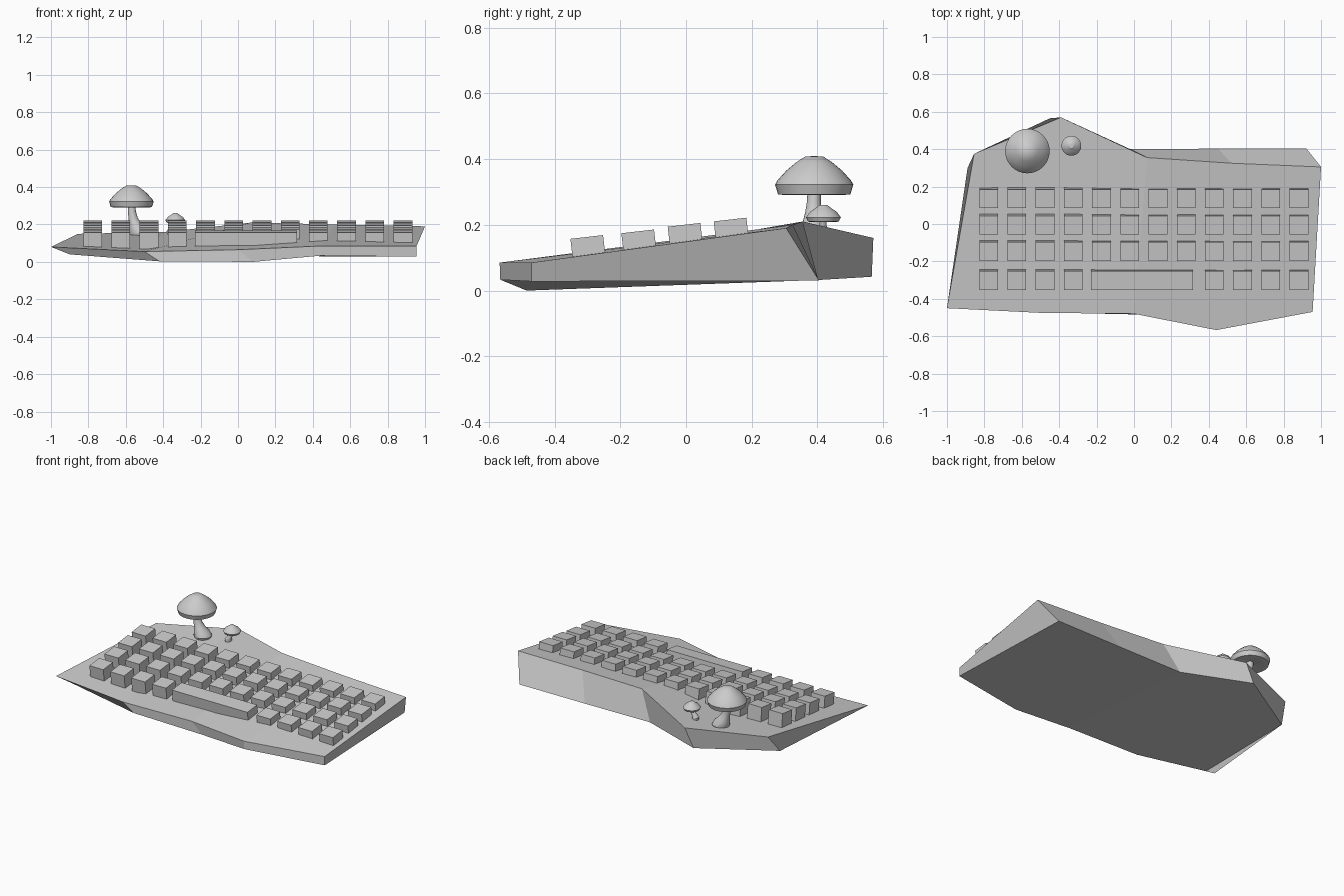
import bpy, bmesh, math
from mathutils import Vector, Matrix

if "Cube" in bpy.data.objects:
    bpy.data.objects.remove(bpy.data.objects["Cube"])


def finish(name, bm, smooth=False):
    bmesh.ops.recalc_face_normals(bm, faces=bm.faces)
    me = bpy.data.meshes.new(name)
    bm.to_mesh(me)
    bm.free()
    ob = bpy.data.objects.new(name, me)
    bpy.context.collection.objects.link(ob)
    if smooth:
        bpy.ops.object.select_all(action='DESELECT')
        ob.select_set(True)
        bpy.context.view_layer.objects.active = ob
        bpy.ops.object.shade_smooth_by_angle(angle=math.radians(32))
    return ob


# Faceted case: four chains of points, bridged around
top_front = [(-1, -.45, .08), (-.5, -.475, .055), (0, -.48, .065), (.44, -.567, .085), (.955, -.47, .085)]
top_back = [(-.855, .375, .15), (-.39, .57, .16), (.07, .355, .21), (.52, .325, .2), (1, .305, .19)]
low_back = [(-.89, .30, .04), (-.45, .565, .042), (-.02, .4, .032), (.45, .403, .03), (.92, .405, .03)]
low_front = [(-.9, -.41, .04), (-.42, -.474, .003), (.08, -.485, 0), (.44, -.565, .033), (.955, -.47, .028)]
bm = bmesh.new()
chains = [[bm.verts.new(p) for p in c] for c in (top_front, top_back, low_back, low_front)]
for k in range(4):
    a, b = chains[k], chains[(k + 1) % 4]
    for i in range(4):
        bm.faces.new((a[i], a[i + 1], b[i + 1], b[i]))
for i in (0, 4):
    bm.faces.new([c[i] for c in chains])
finish("case", bm)


# Tilted keys, placed by the centre of their top face
def key(name, x, y, z, width=.1, depth=.1, height=.1):
    bm = bmesh.new()
    m = (Matrix.Translation((x, y, z)) @ Matrix.Rotation(math.radians(6.5), 4, 'X')
         @ Matrix.Translation((0, 0, -height / 2)) @ Matrix.Diagonal((width, depth, height, 1)))
    bmesh.ops.create_cube(bm, size=1, matrix=m)
    finish(name, bm)


rows = [(-.302, .163), (-.147, .18), (-.006, .2), (.134, .216)]
for r, (y, z) in enumerate(rows):
    for c in range(12):
        if r == 0 and 4 <= c <= 7:
            continue
        key(f"key_{r + 1}_{c + 1}", -.777 + c * .1508, y, z)
key("space_bar", .042, rows[0][0], rows[0][1], width=.545)


# Mushroom caps: lathed profile
def cap(name, x, y, profile, n=32):
    bm = bmesh.new()
    vs = [bm.verts.new((x + r, y, z)) for r, z in profile]
    es = [bm.edges.new(p) for p in zip(vs, vs[1:])]
    bmesh.ops.spin(bm, geom=vs + es, cent=(x, y, 0), axis=(0, 0, 1),
                   angle=math.tau, steps=n, use_merge=True)
    bmesh.ops.remove_doubles(bm, verts=bm.verts, dist=1e-5)
    finish(name, bm, True)


# Mushroom stems: rings lofted along a bent path
def stem(name, path, n=20):
    bm = bmesh.new()
    rings = []
    for x, y, z, r in path:
        rings.append([bm.verts.new((x + r * math.cos(math.tau * i / n),
                                    y + r * math.sin(math.tau * i / n), z)) for i in range(n)])
    for a, b in zip(rings, rings[1:]):
        for i in range(n):
            j = (i + 1) % n
            bm.faces.new((a[i], a[j], b[j], b[i]))
    bm.faces.new(rings[0])
    bm.faces.new(rings[-1])
    finish(name, bm, True)


cap("large_mushroom_cap", -.57, .39,
    [(0, .305), (.04, .303), (.085, .29), (.11, .293), (.119, .322), (.112, .335),
     (.085, .365), (.055, .39), (.027, .408), (0, .409)])
stem("large_mushroom_stem",
     [(-.527, .39, .13, .045), (-.527, .39, .155, .054), (-.535, .39, .18, .047), (-.549, .388, .205, .034),
      (-.561, .387, .235, .025), (-.567, .389, .27, .021), (-.57, .39, .31, .02)])
cap("small_mushroom_cap", -.335, .418,
    [(0, .216), (.035, .208), (.047, .21), (.053, .223), (.04, .24), (.025, .25), (.012, .26), (0, .261)])
stem("small_mushroom_stem",
     [(-.36, .415, .14, .018), (-.36, .415, .165, .022), (-.352, .416, .18, .016),
      (-.342, .417, .197, .011), (-.335, .418, .22, .01)])
